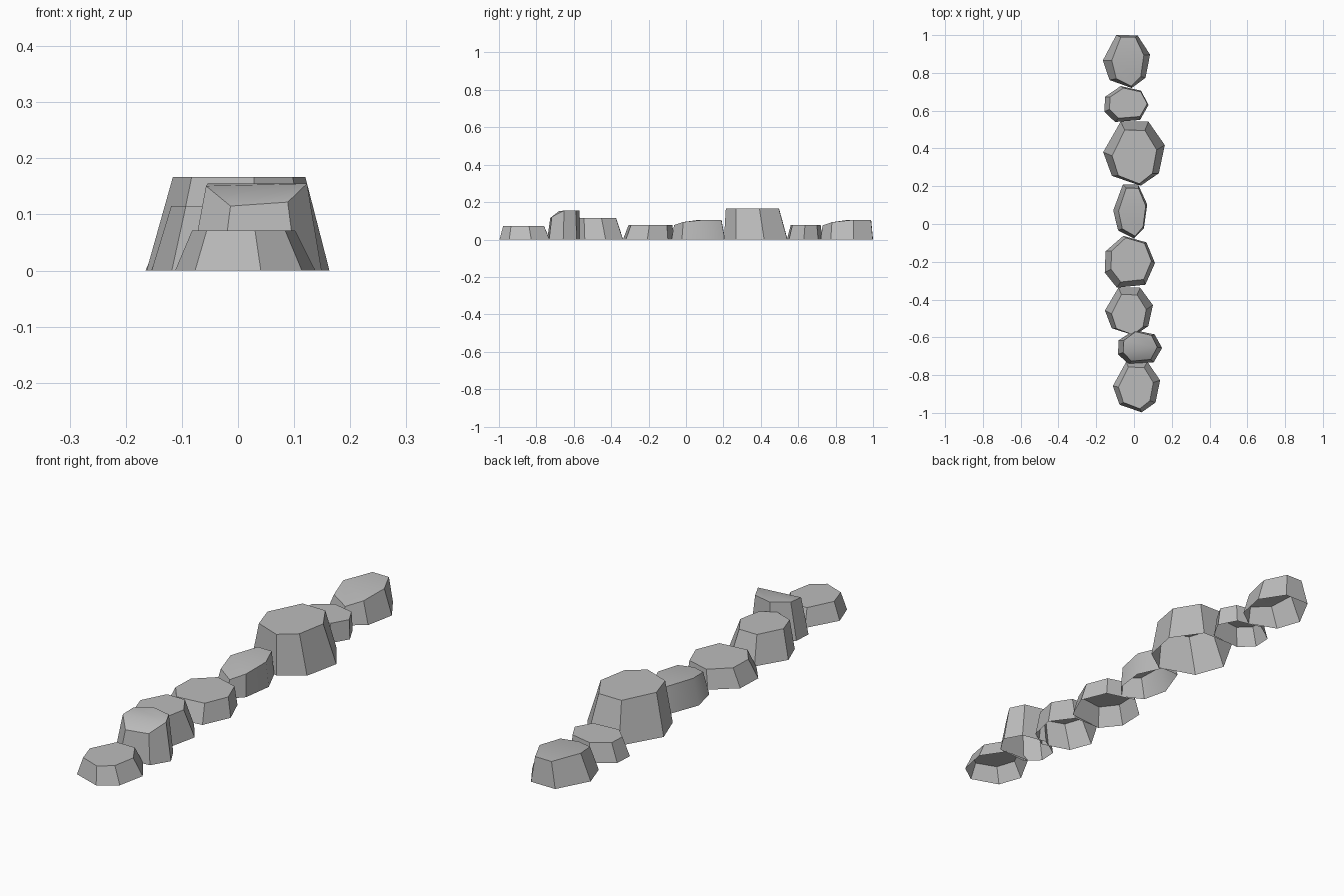
import bpy
import bmesh
from math import sin, cos, radians

cube = bpy.data.objects.get("Cube")
if cube:
    bpy.data.objects.remove(cube, do_unlink=True)

# Single stone colour
stone_grey = bpy.data.materials.new("stone_grey")
stone_grey.use_nodes = True
colour = (0.5, 0.5, 0.5, 1)
stone_grey.diffuse_color = colour
stone_grey.node_tree.nodes["Principled BSDF"].inputs["Base Color"].default_value = colour

# Two seven-sided outlines, as corner angles in degrees, with the corner where the top folds
PEBBLE = ([155, 103, 48, 0, -51, -118, -160], 6)
BOULDER = ([180, 116, 63, 12, -38, -78, -136], 0)


def ring(outline, centre, half):
    """Corners of the outline, stretched to fill a box exactly."""
    axes = []
    for trig, c, h in zip((cos, sin), centre, half):
        vals = [trig(radians(a)) for a in outline]
        low, high = min(vals), max(vals)
        axes.append([c + h * (2 * (v - low) / (high - low) - 1) for v in vals])
    return list(zip(*axes))


def make_stone(name, shape, base, base_half, top, top_half, height, dip=0):
    """Tapered open-bottomed stone; dip lowers the front of its top."""
    outline, fold = shape
    bm = bmesh.new()
    lower = [bm.verts.new((x, y, 0)) for x, y in ring(outline, base, base_half)]
    upper = []
    for x, y in ring(outline, top, top_half):
        t = (top[1] - y) / top_half[1]
        drop = dip * max(0, (t - 0.35) / 0.65)
        upper.append(bm.verts.new((x, y, height - drop)))

    # Sides
    n = len(outline)
    for i in range(n):
        j = (i + 1) % n
        bm.faces.new((lower[i], lower[j], upper[j], upper[i]))

    # Top, folded where it dips
    if dip:
        back = upper[fold:] + upper[:4] if fold else upper[:4]
        front = upper[3:] if fold else upper[3:] + upper[:1]
        bm.faces.new(back)
        bm.faces.new(front)
    else:
        bm.faces.new(upper)
    bmesh.ops.recalc_face_normals(bm, faces=bm.faces)
    if max(bm.faces, key=lambda f: f.calc_center_median().z).normal.z < 0:
        bmesh.ops.reverse_faces(bm, faces=bm.faces)

    mesh = bpy.data.meshes.new(name)
    bm.to_mesh(mesh)
    bm.free()
    mesh.materials.append(stone_grey)
    stone = bpy.data.objects.new(name, mesh)
    bpy.context.collection.objects.link(stone)
    bpy.ops.object.select_all(action="DESELECT")
    stone.select_set(True)
    bpy.context.view_layer.objects.active = stone
    bpy.ops.object.shade_smooth_by_angle(angle=radians(35))


# Row of stones, from back to front
make_stone("back_stone", BOULDER, (-.04, .86), (.125, .14), (-.033, .86), (.085, .13), .105, .03)
make_stone("small_back_stone", PEBBLE, (-.04, .635), (.117, .095), (-.03, .64), (.1, .08), .078)
make_stone("large_stone", BOULDER, (0, .373), (.163, .17), (.002, .355), (.118, .142), .167)
make_stone("narrow_stone", BOULDER, (-.02, .066), (.09, .143), (-.01, .063), (.072, .127), .105, .028)
make_stone("low_middle_stone", PEBBLE, (-.022, -.2), (.133, .137), (-.015, -.19), (.107, .117), .078)
make_stone("middle_stone", BOULDER, (-.027, -.463), (.127, .127), (-.027, -.48), (.092, .106), .115)
make_stone("small_front_stone", PEBBLE, (.032, -.652), (.117, .09), (.033, -.648), (.09, .078), .155, .04)
make_stone("front_stone", BOULDER, (.013, -.863), (.125, .134), (.01, -.868), (.092, .11), .071)
